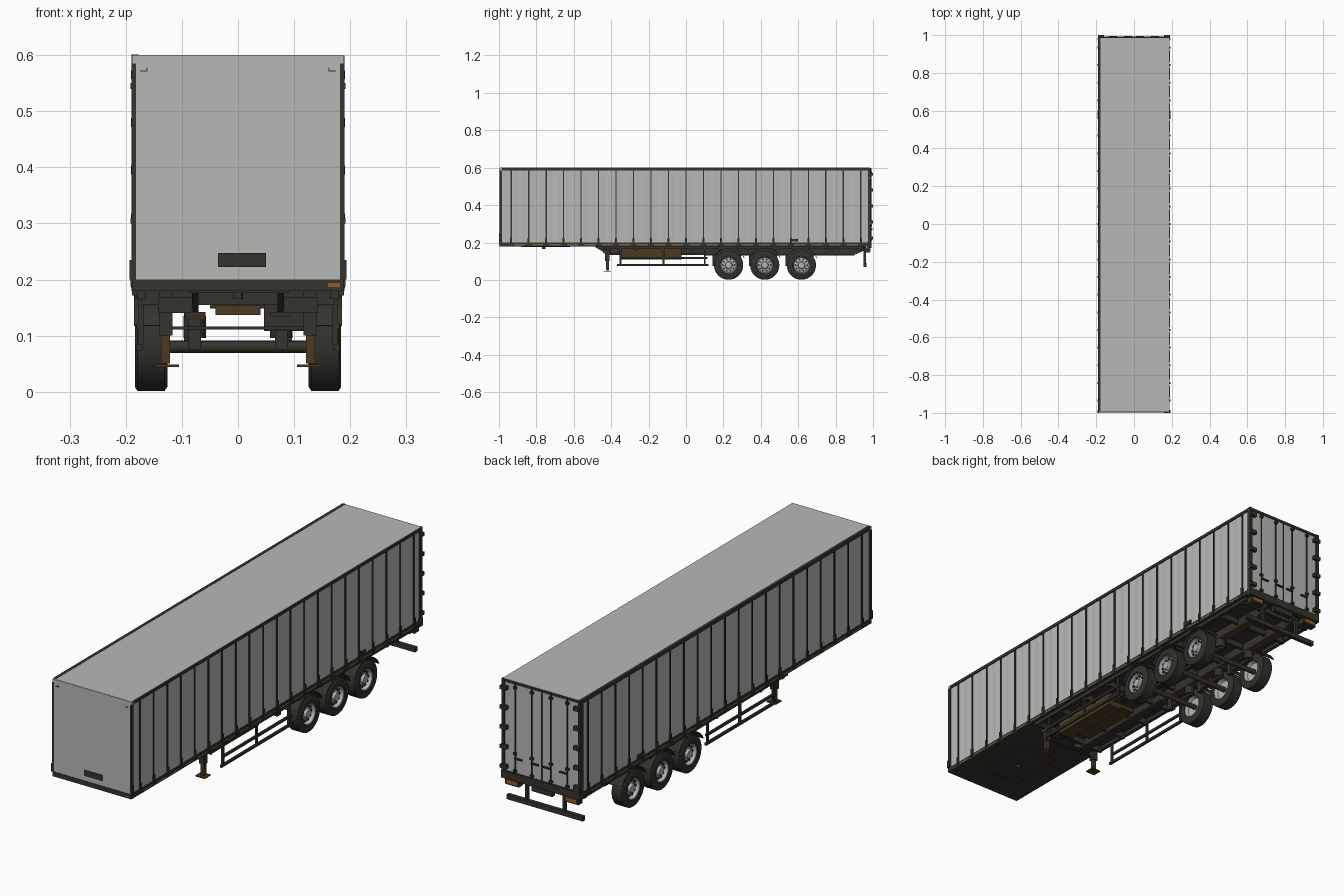
import bpy, bmesh, math
from mathutils import Matrix, Vector

cube = bpy.data.objects.get("Cube")
if cube:
    bpy.data.objects.remove(cube, do_unlink=True)


def material(name, r, g, b):
    m = bpy.data.materials.new(name)
    m.use_nodes = True
    m.diffuse_color = (r, g, b, 1)
    m.node_tree.nodes["Principled BSDF"].inputs["Base Color"].default_value = (r, g, b, 1)
    return m


GREY = material("panel grey", 0.47, 0.48, 0.47)
FRAME = material("frame charcoal", 0.035, 0.034, 0.026)
TYRE = material("tyre black", 0.03, 0.03, 0.025)
RIM = material("wheel silver", 0.45, 0.45, 0.45)
BROWN = material("dark brown", 0.07, 0.042, 0.016)
OLIVE = material("olive marker", 0.17, 0.14, 0.05)
AMBER = material("amber lamp", 0.3, 0.1, 0.02)
SIDES = ((1, "left"), (-1, "right"))


def finish(name, bm, mat, smooth=False):
    bmesh.ops.recalc_face_normals(bm, faces=bm.faces)
    me = bpy.data.meshes.new(name)
    bm.to_mesh(me)
    bm.free()
    me.materials.append(mat)
    ob = bpy.data.objects.new(name, me)
    bpy.context.collection.objects.link(ob)
    if smooth:
        bpy.ops.object.select_all(action="DESELECT")
        ob.select_set(True)
        bpy.context.view_layer.objects.active = ob
        bpy.ops.object.shade_smooth_by_angle(angle=math.radians(35))
    return ob


def add_box(bm, x, y, z):
    """Box from three (low, high) ranges."""
    size = [abs(r[1] - r[0]) for r in (x, y, z)]
    mid = Vector([(r[0] + r[1]) / 2 for r in (x, y, z)])
    bmesh.ops.create_cube(bm, size=1, matrix=Matrix.Translation(mid) @ Matrix.Diagonal((*size, 1)))


def boxes(name, mat, *ranges):
    bm = bmesh.new()
    for r in ranges:
        add_box(bm, *r)
    return finish(name, bm, mat)


def mirrored(name, mat, *ranges):
    for s, side in SIDES:
        boxes(f"{side}_{name}", mat, *[((s * x[0], s * x[1]), y, z) for x, y, z in ranges])


def around(c, half):
    return (c - half, c + half)


def add_rod(bm, a, b, r, n=12):
    a, b = Vector(a), Vector(b)
    d = b - a
    m = Matrix.Translation((a + b) / 2) @ d.to_track_quat("Z", "Y").to_matrix().to_4x4()
    bmesh.ops.create_cone(bm, cap_ends=True, segments=n, radius1=r, radius2=r, depth=d.length, matrix=m)


def lathe(name, profile, centre, side, mat, n=32):
    """Spin (offset along x, radius) points around the axle."""
    bm = bmesh.new()
    verts = [bm.verts.new((side * x, 0, r)) for x, r in profile]
    edges = [bm.edges.new(p) for p in zip(verts, verts[1:])]
    bmesh.ops.spin(bm, geom=verts + edges, cent=(0, 0, 0), axis=(1, 0, 0), angle=math.tau, steps=n)
    bmesh.ops.remove_doubles(bm, verts=bm.verts, dist=1e-5)
    bmesh.ops.translate(bm, verts=bm.verts, vec=centre)
    return finish(name, bm, mat, True)


def extrude_side(name, points, x0, x1, mat):
    """Extrude a (y, z) outline across x."""
    bm = bmesh.new()
    face = bm.faces.new([bm.verts.new((x0, y, z)) for y, z in points])
    new = bmesh.ops.extrude_face_region(bm, geom=[face])["geom"]
    bmesh.ops.translate(bm, verts=[v for v in new if isinstance(v, bmesh.types.BMVert)], vec=(x1 - x0, 0, 0))
    return finish(name, bm, mat)


# Cargo body shell
boxes("floor_deck", FRAME, ((-0.189, 0.189), (-0.998, 0.985), (0.18, 0.2)))
boxes("roof", GREY, ((-0.187, 0.187), (-0.994, 0.985), (0.594, 0.6)))
boxes("roof_edge_strip", FRAME, ((-0.19, -0.177), (-0.99, 0.985), (0.597, 0.601)))
boxes("front_wall", GREY, ((-0.182, 0.182), (-0.996, -0.985), (0.2, 0.585)),
      ((-0.189, 0.189), (-0.996, -0.985), (0.585, 0.599)))
boxes("front_plate", FRAME, ((-0.036, 0.05), (-0.999, -0.996), (0.222, 0.247)))
mirrored("front_corner_mark", FRAME, ((0.162, 0.175), (-0.998, -0.995), (0.571, 0.573)),
         ((0.161, 0.163), (-0.998, -0.995), (0.571, 0.578)))
mirrored("front_post", FRAME, ((0.182, 0.19), (-0.998, -0.985), (0.2, 0.585)))
mirrored("top_rail", FRAME, ((0.18, 0.189), (-0.985, 0.985), (0.585, 0.598)))
mirrored("rear_post", FRAME, ((0.176, 0.19), (0.972, 0.99), (0.18, 0.599)))
boxes("front_lamp", AMBER, ((0.16, 0.182), (-1.0, -0.998), (0.187, 0.194)))

# Pleated side curtains
STRAPS = [-0.935 + 0.0935 * i for i in range(21)]
for s, side in SIDES:
    bm = bmesh.new()
    rows = []
    for i in range(253):
        y = -0.985 + 1.96 * i / 252
        x = s * (0.1845 + 0.0008 * math.sin((y + 0.935) / 0.0935 * math.tau * 2))
        rows.append([bm.verts.new((x, y, z)) for z in (0.2, 0.587)])
    for a, b in zip(rows, rows[1:]):
        bm.faces.new((a[0], b[0], b[1], a[1]))
    finish(f"{side}_curtain", bm, GREY, True)

# Tension straps, buckles and rail markers
mirrored("straps", FRAME, *[((0.183, 0.188), around(y, 0.0035), (0.195, 0.588)) for y in STRAPS])
mirrored("buckles", FRAME, *[((0.185, 0.192), around(y, 0.005), (0.188, 0.225)) for y in STRAPS])
mirrored("rail_markers", OLIVE, *[((0.188, 0.1905), around(y + 0.047, 0.03), (0.185, 0.192)) for y in STRAPS[:-1]])
mirrored("curtain_ratchet", FRAME, ((0.185, 0.193), (0.56, 0.6), (0.205, 0.218)),
         ((0.185, 0.193), (-1.0, -0.985), (0.2, 0.235)))

# Rear doors with locking rods, hinges and handles
mirrored("rear_door", GREY, ((0.0015, 0.177), (0.972, 0.984), (0.205, 0.588)))
boxes("rear_header", FRAME, ((-0.185, 0.185), (0.972, 0.988), (0.588, 0.599)))
boxes("rear_sill", FRAME, ((-0.189, 0.189), (0.97, 0.992), (0.172, 0.205)))
boxes("door_seam", FRAME, ((-0.002, 0.002), (0.97, 0.986), (0.205, 0.588)))
for s, side in SIDES:
    bm = bmesh.new()
    for x in (0.045, 0.125):
        add_rod(bm, (s * x, 0.988, 0.2), (s * x, 0.988, 0.595), 0.003, 8)
    finish(f"{side}_locking_rods", bm, FRAME, True)
mirrored("rod_brackets", FRAME, *[(around(x, 0.007), (0.984, 0.994), around(z, 0.005))
                                  for x in (0.045, 0.125) for z in (0.215, 0.29, 0.575)])
mirrored("door_handles", FRAME, *[((x - 0.035, x), (0.988, 0.996), (0.268, 0.274)) for x in (0.045, 0.125)])
mirrored("hinges", FRAME, *[((0.16, 0.191), (0.984, 1.0), around(0.225 + 0.085 * i, 0.008)) for i in range(5)])

# Chassis beams with sloping neck, flanges and crossmembers
neck = [(-0.5, 0.185), (-0.43, 0.142), (0.1, 0.134), (0.9, 0.134), (0.96, 0.16), (0.96, 0.185)]
for s, side in SIDES:
    extrude_side(f"{side}_main_beam", neck, s * 0.07, s * 0.082, FRAME)
mirrored("beam_flange", BROWN, ((0.058, 0.094), (0.1, 0.9), (0.13, 0.136)))
mirrored("front_flange", FRAME, ((0.058, 0.094), (-0.43, 0.1), (0.134, 0.142)))
boxes("crossmembers", FRAME, *[((-0.172, 0.172), around(-0.42 + 0.15 * i, 0.006), (0.155, 0.182)) for i in range(10)])
mirrored("outer_sill", FRAME, ((0.165, 0.18), (-0.44, 0.95), (0.165, 0.182)))
boxes("kingpin_plate", FRAME, ((-0.09, 0.09), (-0.88, -0.62), (0.176, 0.181)))
bm = bmesh.new()
add_rod(bm, (0, -0.76, 0.165), (0, -0.76, 0.18), 0.009, 16)
finish("kingpin", bm, FRAME, True)

# Landing legs
mirrored("landing_leg", FRAME, ((0.117, 0.141), (-0.432, -0.408), (0.1, 0.182)))
mirrored("leg_inner", BROWN, ((0.121, 0.137), (-0.428, -0.412), (0.05, 0.1)))
mirrored("leg_foot", BROWN, ((0.105, 0.149), (-0.44, -0.4), (0.044, 0.049)))
mirrored("leg_bracket", FRAME, ((0.08, 0.143), (-0.44, -0.4), (0.14, 0.168)))
boxes("leg_cross_shaft", FRAME, ((-0.12, 0.12), (-0.423, -0.417), (0.111, 0.116)))

# Underfloor boxes
boxes("pallet_box", BROWN, ((0.048, 0.118), (-0.35, -0.025), (0.11, 0.166)))
boxes("pallet_box_front", FRAME, ((0.046, 0.12), (-0.354, -0.35), (0.108, 0.168)))
boxes("centre_tray", BROWN, ((-0.04, 0.04), (-0.34, -0.05), (0.137, 0.154)))

# Side guards
mirrored("side_guard", FRAME,
         ((0.172, 0.181), (-0.37, 0.12), (0.074, 0.085)),
         ((0.172, 0.181), (-0.355, 0.115), (0.112, 0.122)),
         *[((0.168, 0.177), around(y, 0.005), (0.075, 0.18)) for y in (-0.35, -0.12, 0.1)])

# Wheels, axles, hangers and mudguards
tyre = [(-0.029, 0.047), (-0.029, 0.07), (-0.024, 0.078), (0.024, 0.078), (0.029, 0.07), (0.029, 0.047), (0.023, 0.045)]
rim = [(-0.026, 0.048), (-0.01, 0.042), (-0.006, 0.0), (0.004, 0.0)]
rim_front = [(0.026, 0.048), (0.024, 0.044), (0.008, 0.04), (0.013, 0.02), (0.024, 0.017), (0.026, 0.0)]
for i, y in enumerate((0.228, 0.421, 0.617)):
    bm = bmesh.new()
    add_rod(bm, (-0.15, y, 0.08), (0.15, y, 0.08), 0.011, 16)
    finish(f"axle_{i + 1}", bm, FRAME, True)
    mirrored(f"hanger_{i + 1}", FRAME, ((0.066, 0.088), (y - 0.085, y - 0.06), (0.075, 0.135)),
             ((0.068, 0.086), (y - 0.075, y + 0.06), (0.086, 0.098)))
    for s, side in SIDES:
        c = (s * 0.155, y, 0.079)
        lathe(f"{side}_tyre_{i + 1}", tyre, c, s, TYRE, 40)
        lathe(f"{side}_rim_{i + 1}", rim, c, s, RIM)
        lathe(f"{side}_rim_face_{i + 1}", rim_front, c, s, RIM)
        # Dark hand holes round each rim, plus the spring bellows
        bm = bmesh.new()
        for k in range(10):
            a = math.tau * k / 10
            p = Vector((s * 0.165, y + 0.031 * math.cos(a), 0.079 + 0.031 * math.sin(a)))
            add_rod(bm, p, p + Vector((s * 0.0045, 0, 0)), 0.0055, 8)
        finish(f"{side}_rim_holes_{i + 1}", bm, FRAME)
        bm = bmesh.new()
        add_rod(bm, (s * 0.077, y + 0.045, 0.096), (s * 0.077, y + 0.045, 0.135), 0.02, 16)
        finish(f"{side}_air_spring_{i + 1}", bm, TYRE, True)
        # Curved mudguard
        arc = [math.radians(25 + 13 * k) for k in range(11)]
        outline = [(y + 0.093 * math.cos(a), 0.079 + 0.093 * math.sin(a)) for a in arc]
        outline += [(y + 0.09 * math.cos(a), 0.079 + 0.09 * math.sin(a)) for a in reversed(arc)]
        extrude_side(f"{side}_mudguard_{i + 1}", outline, s * 0.125, s * 0.185, FRAME)

# Rear bumper and lamp boxes
boxes("rear_bumper", FRAME, ((-0.182, 0.182), (0.948, 0.965), (0.07, 0.09)))
mirrored("bumper_arm", FRAME, ((0.084, 0.096), (0.95, 0.962), (0.09, 0.175)))
mirrored("lamp_box", FRAME, ((0.11, 0.175), (0.955, 0.985), (0.146, 0.174)))
mirrored("tail_lamp", AMBER, ((0.118, 0.168), (0.984, 0.987), (0.152, 0.168)))
boxes("plate_holder", FRAME, ((-0.05, 0.05), (0.965, 0.985), (0.148, 0.174)))
mirrored("rear_side_lamp", AMBER, ((0.189, 0.192), (0.978, 0.986), (0.3, 0.31)),
         ((0.189, 0.192), (0.978, 0.986), (0.54, 0.55)))
